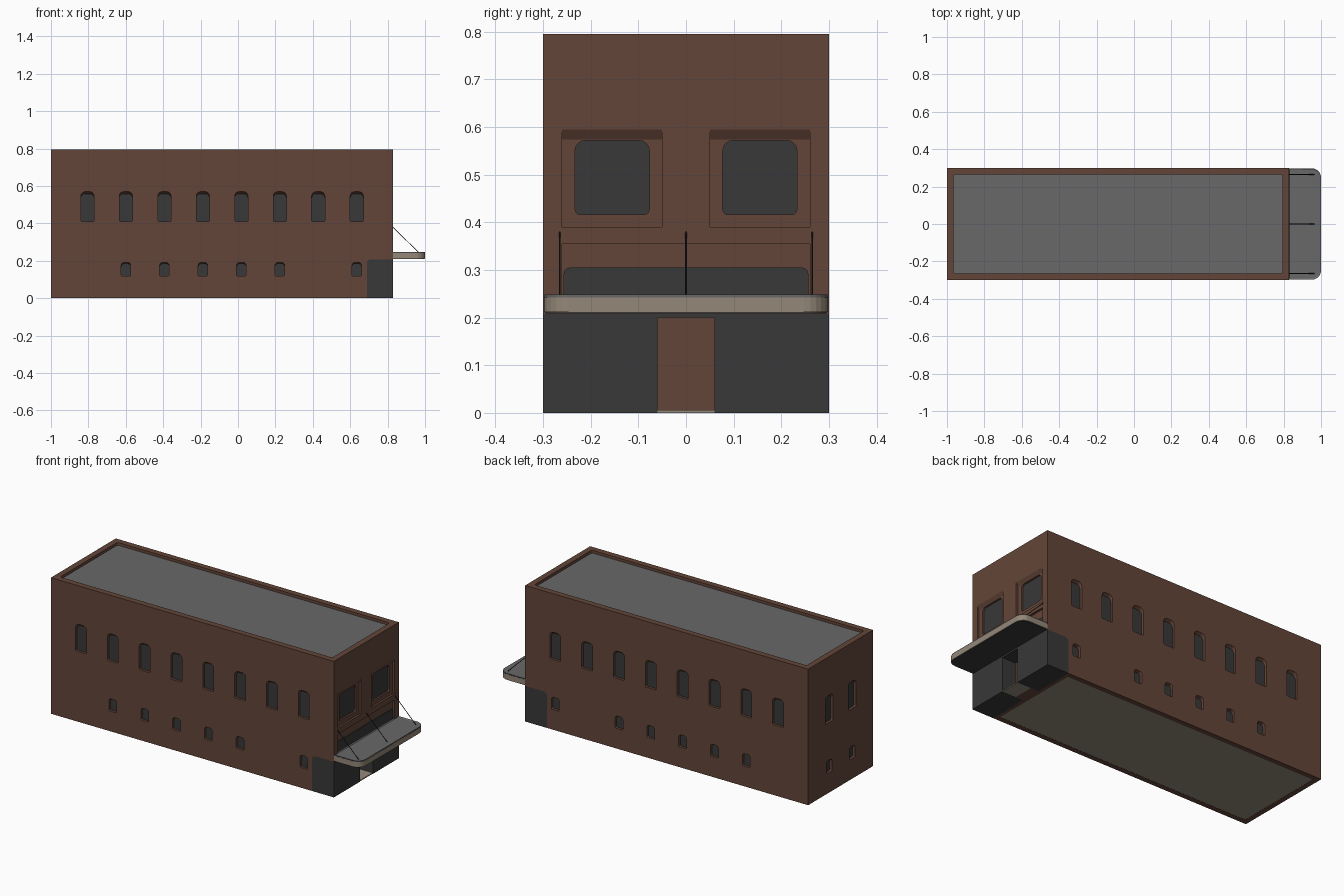
import bpy, bmesh, math
from mathutils import Vector

if "Cube" in bpy.data.objects:
    bpy.data.objects.remove(bpy.data.objects["Cube"])


def mat(name, r, g, b):
    m = bpy.data.materials.new(name)
    lin = [((c / 255 + 0.055) / 1.055) ** 2.4 for c in (r, g, b)]
    m.diffuse_color = (*lin, 1)
    m.use_nodes = True
    m.node_tree.nodes["Principled BSDF"].inputs["Base Color"].default_value = m.diffuse_color
    return m


BRICK = mat("brown brick", 99, 69, 56)
GLASS = mat("dark glass", 56, 56, 56)
ROOF = mat("grey roofing", 104, 104, 104)
STONE = mat("beige stone", 148, 136, 120)
METAL = mat("black metal", 30, 30, 30)

X0, X1, Y, H = -1.0, 0.83, 0.3, 0.795


def loft(name, a, b, *mats):
    """Solid between two matching outlines."""
    bm = bmesh.new()
    va, vb = [bm.verts.new(p) for p in a], [bm.verts.new(p) for p in b]
    n = len(va)
    bm.faces.new(va)
    bm.faces.new(vb)
    for i in range(n):
        j = (i + 1) % n
        bm.faces.new((va[i], va[j], vb[j], vb[i]))
    bmesh.ops.recalc_face_normals(bm, faces=bm.faces)
    me = bpy.data.meshes.new(name)
    bm.to_mesh(me)
    bm.free()
    for m in mats:
        me.materials.append(m)
    ob = bpy.data.objects.new(name, me)
    bpy.context.collection.objects.link(ob)
    return ob


def outline(u0, u1, v0, v1, top=0.0, bottom=0.0, n=4):
    """Rectangle with rounded top and bottom corners."""
    pts = []
    for cu, cv, r, a0 in ((u1, v1, top, 0), (u0, v1, top, 90), (u0, v0, bottom, 180), (u1, v0, bottom, 270)):
        su, sv = (-1 if cu == u1 else 1), (-1 if cv == v1 else 1)
        if r == 0:
            pts.append((cu, cv))
            continue
        for k in range(n + 1):
            t = math.radians(a0 + 90 * k / n)
            pts.append((cu + su * r + r * math.cos(t), cv + sv * r + r * math.sin(t)))
    return pts


# Maps wall coordinates (along, up, depth inward) to space
WALLS = {
    "front": lambda u, v, d: (u, -Y + d, v),
    "back": lambda u, v, d: (u, Y - d, v),
    "left": lambda u, v, d: (X0 + d, u, v),
    "right": lambda u, v, d: (X1 - d, u, v),
}


def solid(name, wall, pts, d0, d1, m, pts2=None):
    f = WALLS[wall]
    return loft(name, [f(*p, d0) for p in pts], [f(*p, d1) for p in pts2 or pts], m)


def box(name, x0, x1, y0, y1, z0, z1, m, r=0.0):
    p = outline(x0, x1, y0, y1, r, r)
    return loft(name, [(*q, z0) for q in p], [(*q, z1) for q in p], m)


def cut(cutter):
    bpy.context.view_layer.objects.active = walls
    mod = walls.modifiers.new("cut", "BOOLEAN")
    mod.operation, mod.solver, mod.object = "DIFFERENCE", "EXACT", cutter
    bpy.ops.object.modifier_apply(modifier=mod.name)
    bpy.data.objects.remove(cutter)


def window(name, wall, u, w, v0, v1, arch, drop, depth=0.018):
    """Recess with a head sloping down to a rounded pane."""
    a, b = u - w / 2, u + w / 2
    outer = outline(a, b, v0, v1, arch, 0.006)
    inner = outline(a, b, v0, v1 - drop, arch, 0.006)
    f = WALLS[wall]
    # start the cutter slightly outside the wall
    cut(solid("cutter", wall, outer, -0.004, depth, BRICK, inner))
    solid(name, wall, inner, depth - 0.003, depth + 0.002, GLASS)


# Brick walls, with the parapet hollow
walls = box("brick_walls", X0, X1, -Y, Y, 0, H, BRICK)
cut(box("cutter", -0.965, 0.795, -0.265, 0.265, H - 0.018, H + 0.1, BRICK, 0.012))
box("roof_deck", -0.966, 0.796, -0.266, 0.266, H - 0.022, H - 0.016, ROOF, 0.012)

# Side and rear windows
UPPER = [-0.805 + 0.2057 * i for i in range(8)]
for wall in ("front", "back"):
    for i, u in enumerate(UPPER):
        window(f"upper_window_{wall}_{i}", wall, u, 0.07, 0.41, 0.572, 0.022, 0.014)
        if i not in (0, 6):
            window(f"lower_window_{wall}_{i}", wall, u, 0.05, 0.118, 0.192, 0.014, 0.008)
for i, u in enumerate((-0.106, 0.106)):
    window(f"upper_window_rear_{i}", "left", u, 0.07, 0.41, 0.572, 0.022, 0.014)
    window(f"lower_window_rear_{i}", "left", u, 0.05, 0.118, 0.192, 0.014, 0.008)

# Large stepped windows above the entrance
for i, s in enumerate((-1, 1)):
    u = s * 0.155
    cut(solid("cutter", "right", outline(u - 0.105, u + 0.105, 0.39, 0.602), -0.004, 0.012, BRICK,
              outline(u - 0.105, u + 0.105, 0.39, 0.574)))
    pane = outline(u - 0.078, u + 0.078, 0.416, 0.572, 0.022, 0.012)
    cut(solid("cutter", "right", pane, 0.005, 0.026, BRICK))
    solid(f"street_window_{i}", "right", pane, 0.022, 0.028, GLASS)

# Band over the canopy, glazed in its lower half
cut(solid("cutter", "right", outline(-0.26, 0.26, 0.235, 0.355), -0.01, 0.012, BRICK))
solid("transom_glass", "right", outline(-0.257, 0.257, 0.236, 0.305, 0.014), 0.007, 0.014, GLASS)

# Corner shop windows either side of the recessed entrance
shop = outline(0.69, 0.9, 0, 0.208, 0.02)
shop = [(min(x, X1), z) for x, z in shop]
shop = [p for i, p in enumerate(shop) if p not in shop[:i] and not (p[0] == X1 and 0 < p[1] < 0.2)]
big = [(x if x < X1 else X1 + 0.05, z if z > 0 else -0.05) for x, z in shop]
cut(loft("cutter", [(x, -0.4, z) for x, z in big], [(x, 0.4, z) for x, z in big], BRICK))
for n, a, b in (("near", -Y, -0.06), ("far", 0.06, Y)):
    loft(f"shop_window_{n}", [(x, a, z) for x, z in shop], [(x, b, z) for x, z in shop], GLASS)
box("entrance_wall", 0.68, 0.74, -0.06, 0.06, 0, 0.2, BRICK)
box("entrance_ceiling", 0.70, X1, -0.06, 0.06, 0.2, 0.208, GLASS)
box("entrance_floor", 0.74, X1 - 0.002, -0.06, 0.06, 0, 0.006, STONE)

# Underside slab set into the wall base
cut(box("cutter", -0.97, 0.67, -0.27, 0.27, -0.05, 0.006, BRICK))
box("base_slab", -0.97, 0.67, -0.27, 0.27, 0.001, 0.008, STONE)


# Canopy: beige edge, grey recessed top, dark underside
def canopy_plan(grow=0.0):
    p = outline(-0.298 - grow, 0.298 + grow, X1 - 0.005, 1.0 + grow, 0.05, 0, 6)
    return [(x, y) for y, x in p]


def canopy_layer(name, z0, z1, m, grow=0.0):
    p = canopy_plan(grow)
    return loft(name, [(*q, z0) for q in p], [(*q, z1) for q in p], m)


canopy_layer("canopy_soffit", 0.209, 0.213, GLASS, -0.003)
canopy_layer("canopy_edge", 0.212, 0.242, STONE)
cap = canopy_layer("canopy_top", 0.242, 0.248, ROOF, -0.001)
bm = bmesh.new()
bm.from_mesh(cap.data)
top = [f for f in bm.faces if f.normal.z > 0.9]
bmesh.ops.inset_region(bm, faces=top, thickness=0.008, depth=0)
for v in top[0].verts:
    v.co.z -= 0.004
bm.to_mesh(cap.data)
bm.free()

# Canopy hanger rods
for i, y in enumerate((-0.265, 0, 0.265)):
    a, b = Vector((X1 - 0.002, y, 0.38)), Vector((0.965, y, 0.245))
    bpy.ops.mesh.primitive_cylinder_add(vertices=8, radius=0.0018, depth=(b - a).length, location=(a + b) / 2,
                                        rotation=(b - a).to_track_quat("Z", "Y").to_euler())
    rod = bpy.context.object
    rod.name = f"canopy_rod_{i}"
    rod.data.materials.append(METAL)
